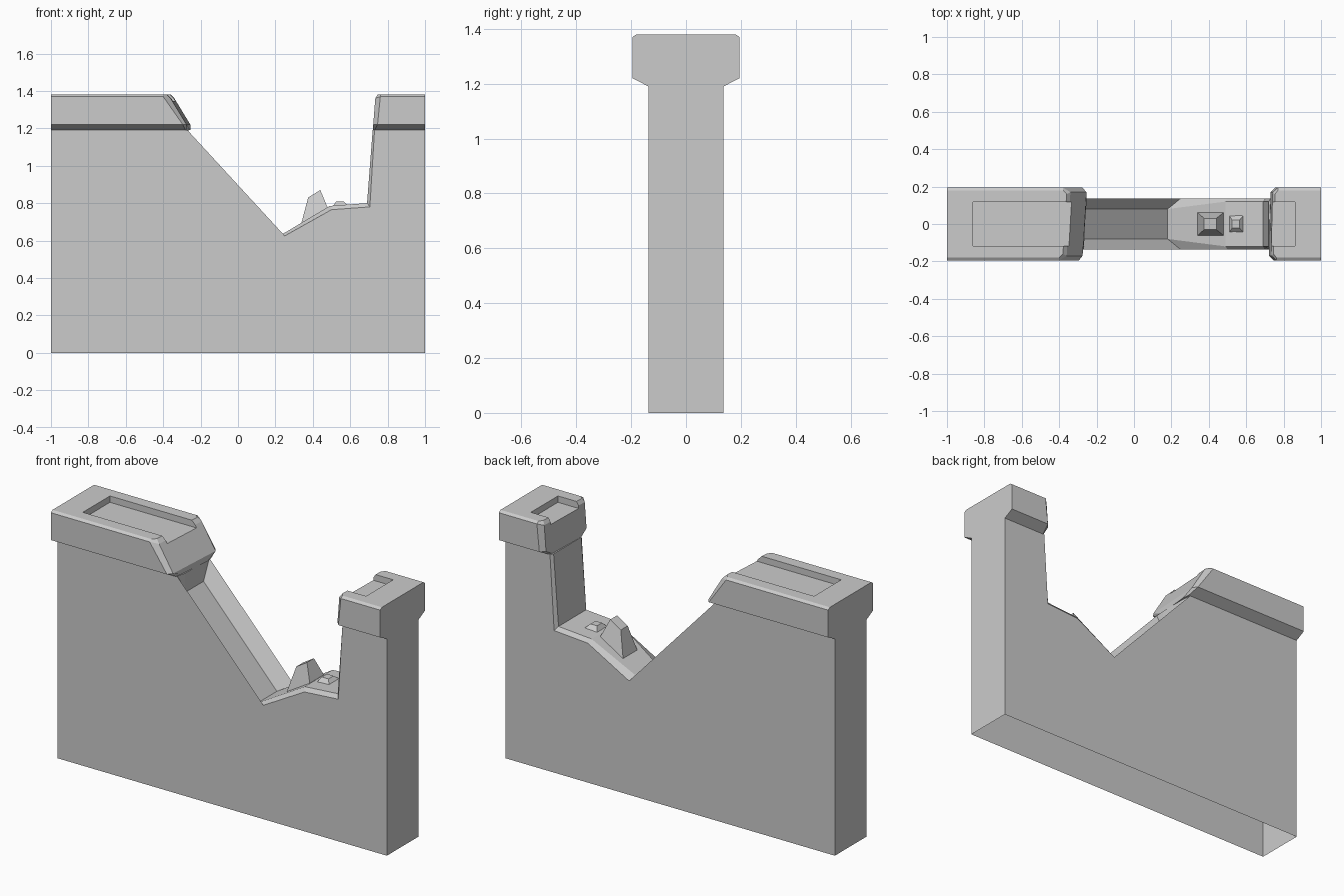
import bpy

cube = bpy.data.objects.get("Cube")
if cube:
    bpy.data.objects.remove(cube, do_unlink=True)

stone = bpy.data.materials.new("grey stone")
stone.use_nodes = True
GREY = (0.6, 0.6, 0.6, 1)
stone.diffuse_color = GREY
bsdf = next(n for n in stone.node_tree.nodes if n.type == 'BSDF_PRINCIPLED')
bsdf.inputs["Base Color"].default_value = GREY
bsdf.inputs["Roughness"].default_value = 0.9


def make(name, verts, faces):
    """Create a flat-shaded object with outward normals."""
    import bmesh
    bm = bmesh.new()
    vs = [bm.verts.new(v) for v in verts]
    for f in faces:
        bm.faces.new([vs[i] for i in f])
    bmesh.ops.recalc_face_normals(bm, faces=bm.faces)
    mesh = bpy.data.meshes.new(name)
    bm.to_mesh(mesh)
    bm.free()
    mesh.materials.append(stone)
    obj = bpy.data.objects.new(name, mesh)
    bpy.context.collection.objects.link(obj)
    return obj


def bridge(n, rings, skip=()):
    """Quads joining successive closed rings of n points."""
    return [(r * n + i, r * n + (i + 1) % n, (r + 1) * n + (i + 1) % n, (r + 1) * n + i)
            for r in range(rings - 1) for i in range(n) if i not in skip]


# Broken wall: outer silhouette (x, z) and inner silhouette (x, z, half depth)
T = 0.137
TOP = 1.19
outer = [(-1, 0), (1, 0), (1, TOP), (0.73, TOP), (0.705, 0.78), (0.5, 0.765),
         (0.25, 0.625), (-0.27, TOP), (-0.28, TOP), (-1, TOP)]
inner = [(-1, 0, 0.08), (1, 0, 0.08), (1, TOP, 0.12), (0.72, TOP, 0.12),
         (0.69, 0.8, 0.12), (0.49, 0.785, 0.12), (0.18, 0.6, 0.08),
         (-0.265, 1.085, 0.08), (-0.265, TOP, 0.08), (-1, TOP, 0.08)]
n = len(outer)
verts = [(x, -T, z) for x, z in outer]
verts += [(x, -d, z) for x, z, d in inner]
verts += [(x, d, z) for x, z, d in inner]
verts += [(x, T, z) for x, z in outer]
# The shell is open underneath
faces = bridge(n, 4, skip=(0,)) + [tuple(range(n)), tuple(range(3 * n, 4 * n))]
make("broken_wall", verts, faces)


# Coping stones: half rings of (x, y, z) running from the outer end to the break
def coping(name, end, corner, tip, skew, recess):
    section = [(T, TOP), (0.195, 1.22), (0.195, 1.37), (0.18, 1.38)]
    rings = [[(end, y, z) for y, z in section], corner, tip]
    verts = []
    for k, ring in enumerate(rings):
        s = skew if k else 0
        verts += [(x + s, y, z) for x, y, z in ring]
        verts += [(x - s, -y, z) for x, y, z in reversed(ring)]
    ends = [(0, 1, 6, 7), (1, 2, 5, 6), (2, 3, 4, 5)]
    faces = bridge(8, 3) + [tuple(range(8))]
    faces += [tuple(16 + i for i in q) for q in ends]
    obj = make(name, verts, faces)

    # Shallow walkway recess, open at the break
    bpy.ops.mesh.primitive_cube_add(size=1)
    cutter = bpy.context.object
    cutter.name = name + "_recess_cutter"
    cutter.hide_render = True
    a, b = recess
    cutter.scale = (abs(b - a), 0.235, 0.2)
    cutter.location = ((a + b) / 2, 0, 1.445)
    mod = obj.modifiers.new("recess", 'BOOLEAN')
    mod.operation = 'DIFFERENCE'
    mod.solver = 'EXACT'
    mod.object = cutter
    bpy.ops.object.select_all(action='DESELECT')
    bpy.context.view_layer.objects.active = obj
    obj.select_set(True)
    bpy.ops.object.modifier_apply(modifier=mod.name)
    bpy.data.objects.remove(cutter, do_unlink=True)


coping("long_coping", -1,
       [(-0.27, T, TOP), (-0.285, 0.195, 1.22), (-0.39, 0.195, 1.37), (-0.39, 0.18, 1.38)],
       [(-0.265, 0.1, TOP), (-0.265, 0.17, 1.22), (-0.35, 0.17, 1.36), (-0.37, 0.16, 1.38)],
       0.01, (-0.86, -0.1))
coping("short_coping", 1,
       [(0.735, T, TOP), (0.75, 0.195, 1.22), (0.765, 0.195, 1.37), (0.765, 0.18, 1.38)],
       [(0.725, 0.12, TOP), (0.727, 0.17, 1.22), (0.738, 0.17, 1.36), (0.75, 0.16, 1.38)],
       0.004, (0.86, 0.5))


# Rubble on the ledge: tapered blocks with sloped base and top
def rubble(name, base, top):
    verts = []
    for x0, z0, x1, z1, d in (base, top):
        verts += [(x0, -d, z0), (x1, -d, z1), (x1, d, z1), (x0, d, z0)]
    make(name, verts, bridge(4, 2) + [(0, 1, 2, 3), (4, 5, 6, 7)])


rubble("large_rubble", (0.33, 0.66, 0.49, 0.75, 0.07), (0.375, 0.83, 0.44, 0.87, 0.03))
rubble("small_rubble", (0.49, 0.755, 0.605, 0.77, 0.07), (0.525, 0.81, 0.565, 0.81, 0.022))
